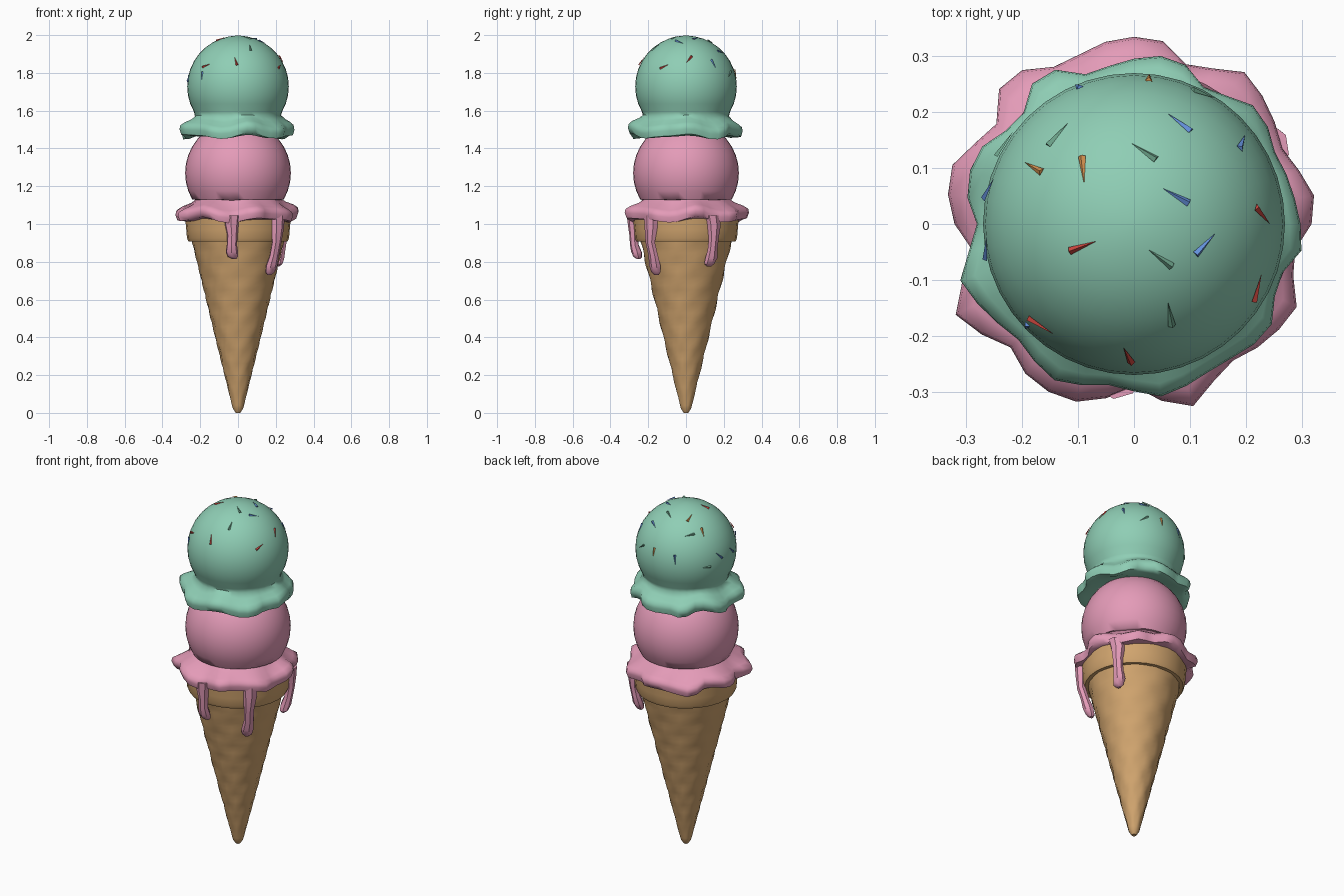
import bpy, bmesh, math, random
from mathutils import Vector

if "Cube" in bpy.data.objects:
    bpy.data.objects.remove(bpy.data.objects["Cube"])

random.seed(4)
TAU = math.tau


def material(name, rgb):
    m = bpy.data.materials.new(name)
    lin = [((c / 255 + 0.055) / 1.055) ** 2.4 for c in rgb]
    m.diffuse_color = (*lin, 1)
    m.use_nodes = True
    m.node_tree.nodes["Principled BSDF"].inputs["Base Color"].default_value = m.diffuse_color
    return m


WAFER = material("wafer tan", (208, 164, 110))
PINK = material("strawberry pink", (228, 155, 184))
MINT = material("mint green", (143, 206, 181))
SPRINKLE = {
    "b": material("sprinkle blue", (100, 145, 220)),
    "r": material("sprinkle red", (205, 70, 62)),
    "o": material("sprinkle orange", (240, 165, 90)),
    "g": material("sprinkle green", (110, 165, 140)),
}


def finish(name, bm, mat, angle=None):
    bmesh.ops.recalc_face_normals(bm, faces=bm.faces)
    me = bpy.data.meshes.new(name)
    bm.to_mesh(me)
    bm.free()
    me.materials.append(mat)
    ob = bpy.data.objects.new(name, me)
    bpy.context.collection.objects.link(ob)
    if angle:
        bpy.ops.object.select_all(action='DESELECT')
        ob.select_set(True)
        bpy.context.view_layer.objects.active = ob
        bpy.ops.object.shade_smooth_by_angle(angle=math.radians(angle))
    return ob


def skin(rings, cap=True):
    """Bridge equal-length rings of points into a closed tube."""
    bm = bmesh.new()
    vs = [[bm.verts.new(p) for p in ring] for ring in rings]
    n = len(vs[0])
    for a, b in zip(vs, vs[1:]):
        for i in range(n):
            j = (i + 1) % n
            bm.faces.new((a[i], a[j], b[j], b[i]))
    if cap:
        bm.faces.new(vs[0])
        bm.faces.new(vs[-1])
    return bm


def ring(r, z, n):
    """One horizontal ring; r and z are numbers or functions of the angle."""
    out = []
    for i in range(n):
        a = TAU * i / n
        rr = r(a) if callable(r) else r
        zz = z(a) if callable(z) else z
        out.append((rr * math.cos(a), rr * math.sin(a), zz))
    return out


# Waffle cone with faint crossing diagonal ridges
def waffle(z, r):
    def f(a):
        ridge = max(math.sin(7 * a + 40 * z), math.sin(7 * a - 40 * z))
        return r + 0.004 * ridge * min(1, r / 0.1)
    return f


rings = [ring(0.012, 0.0, 28), ring(0.027, 0.022, 28)]
for k in range(37):
    z = 0.04 + 0.88 * k / 36
    rings.append(ring(waffle(z, 0.031 + 0.213 * k / 36), z, 28))
finish("waffle_cone", skin(rings), WAFER, 40)

# Thick collar round the mouth of the cone
wob = lambda a: 1.025 + 0.008 * math.sin(5 * a)
finish("cone_collar", skin([
    ring(0.235, 0.908, 28), ring(0.262, 0.908, 28), ring(0.270, 0.925, 28),
    ring(0.274, 0.97, 28), ring(0.279, wob, 28), ring(0.24, 1.035, 28)]), WAFER, 40)


# Scoops: a ball running down into a ragged, flared skirt
def outline(points):
    """Radius by angle from the corner points of the skirt seen from above."""
    pol = sorted((math.atan2(y, x) % TAU, math.hypot(x, y)) for x, y in points)
    pol = [(pol[-1][0] - TAU, pol[-1][1])] + pol + [(pol[0][0] + TAU, pol[0][1])]

    def f(a):
        for (a0, r0), (a1, r1) in zip(pol, pol[1:]):
            if a0 <= a <= a1:
                return r0 + (r1 - r0) * (a - a0) / (a1 - a0)
        return pol[0][1]
    return f


def scoop(name, mat, zc, rad, corners, base, phase):
    n = 40
    rim = outline(corners)
    neck = 0.228
    lift = lambda a: 0.012 * math.sin(5 * a + phase) + 0.006 * math.sin(8 * a)
    mix = lambda t, s=1: (lambda a: neck + (rim(a) * s - neck) * t)
    up = lambda dz, w=1: (lambda a: base + dz + w * lift(a))
    rings = [ring(0.012, zc + rad, n)]
    steps = 12
    for k in range(1, steps + 1):
        t = math.radians(120) * k / steps
        rings.append(ring(rad * math.sin(t), zc + rad * math.cos(t), n))
    rings += [
        ring(neck, up(0.118, 0.3), n), ring(mix(0.3), up(0.094, 0.7), n),
        ring(mix(0.72), up(0.074), n), ring(mix(0.96), up(0.058), n),
        ring(rim, up(0.037), n), ring(mix(0.9), up(0.010), n),
        ring(mix(0.45), up(0.006, 0.6), n), ring(0.2, base + 0.02, n)]
    finish(name, skin(rings), mat, 60)


scoop("lower_scoop", PINK, 1.27, 0.28, [
    (0.04, 0.335), (0.10, 0.275), (0.20, 0.27), (0.265, 0.13), (0.33, 0.03),
    (0.275, -0.06), (0.29, -0.15), (0.235, -0.21), (0.16, -0.25), (0.10, -0.33),
    (0.0, -0.29), (-0.09, -0.32), (-0.18, -0.285), (-0.22, -0.22),
    (-0.318, -0.165), (-0.285, -0.05), (-0.33, 0.02), (-0.328, 0.10),
    (-0.245, 0.17), (-0.235, 0.265), (-0.13, 0.28), (-0.05, 0.325)], 1.012, 0.5)
scoop("upper_scoop", MINT, 1.728, 0.269, [
    (0.04, 0.30), (0.08, 0.295), (0.13, 0.235), (0.225, 0.205), (0.25, 0.13),
    (0.285, 0.05), (0.30, -0.045), (0.25, -0.10), (0.243, -0.19), (0.15, -0.25),
    (0.04, -0.31), (-0.03, -0.285), (-0.14, -0.28), (-0.21, -0.20),
    (-0.31, -0.10), (-0.275, -0.01), (-0.30, 0.06), (-0.28, 0.13),
    (-0.20, 0.18), (-0.17, 0.275), (-0.08, 0.265)], 1.455, 2.0)


# Drips running down the outside of the cone
def drip(name, ang, bottom):
    a = math.radians(ang)
    d, t = Vector((math.cos(a), math.sin(a), 0)), Vector((-math.sin(a), math.cos(a), 0))
    top = 1.045
    rings = []
    for f, w in ((0, 0.042), (0.2, 0.038), (0.45, 0.028), (0.68, 0.028),
                 (0.84, 0.034), (0.95, 0.028), (1, 0.012)):
        z = top + (bottom - top) * f
        r = 0.278 if z > 0.9 else 0.278 - (0.9 - z) * 0.3
        c = d * r + t * random.uniform(-0.006, 0.006)
        rings.append([c + d * (w * 0.85 * math.cos(TAU * i / 7)) +
                      t * (w * math.sin(TAU * i / 7)) + Vector((0, 0, z)) for i in range(7)])
    finish(name, skin(rings), PINK, 40)


drip("front_drip", 264, 0.815)
drip("right_front_drip", 318, 0.73)
drip("right_back_drip", 31, 0.775)

# Sprinkles: thin tapered slivers lying on the upper scoop (x, y of both ends)
SPOTS = {
    "b": [(0.10, 0.165, 0.06, 0.195), (0.185, 0.13, 0.197, 0.16),
          (-0.265, 0.04, -0.245, 0.085), (0.10, 0.035, 0.047, 0.065),
          (0.108, -0.055, 0.145, -0.015), (-0.262, -0.05, -0.262, -0.035),
          (-0.19, -0.18, -0.192, -0.184), (-0.095, 0.24, -0.104, 0.247)],
    "r": [(-0.12, -0.05, -0.06, -0.028), (0.215, 0.03, 0.24, 0.0),
          (0.21, -0.14, 0.226, -0.085), (-0.003, -0.247, -0.02, -0.215),
          (-0.18, -0.17, -0.15, -0.19)],
    "o": [(-0.16, 0.09, -0.195, 0.11), (-0.092, 0.12, -0.088, 0.07),
          (0.026, 0.255, 0.027, 0.264)],
    "g": [(0.067, -0.075, 0.025, -0.045), (0.067, -0.18, 0.06, -0.138),
          (0.035, 0.117, 0.0, 0.14), (-0.143, 0.15, -0.127, 0.168),
          (0.118, 0.232, 0.13, 0.228), (-0.245, 0.14, -0.23, 0.155)],
}


def on_ball(x, y):
    z = math.sqrt(max(0.269 ** 2 - x * x - y * y, 0))
    return Vector((x, y, z)).normalized()


for key, mat in SPRINKLE.items():
    for k, (x0, y0, x1, y1) in enumerate(SPOTS[key]):
        n0, n1 = on_ball(x0, y0), on_ball(x1, y1)
        mid = (n0 + n1).normalized()
        run = (n1 - n0).normalized()
        side = mid.cross(run)
        c = Vector((0, 0, 1.728)) + mid * 0.270
        half = 0.027
        base = c - run * half
        bm = bmesh.new()
        tip = bm.verts.new(c + run * half)
        tri = [bm.verts.new(base + p) for p in (side * 0.007, side * -0.007, mid * 0.007)]
        bm.faces.new(tri)
        for i in range(3):
            bm.faces.new((tri[i], tri[(i + 1) % 3], tip))
        finish("sprinkle_%s_%d" % (mat.name.split()[1], k + 1), bm, mat)
